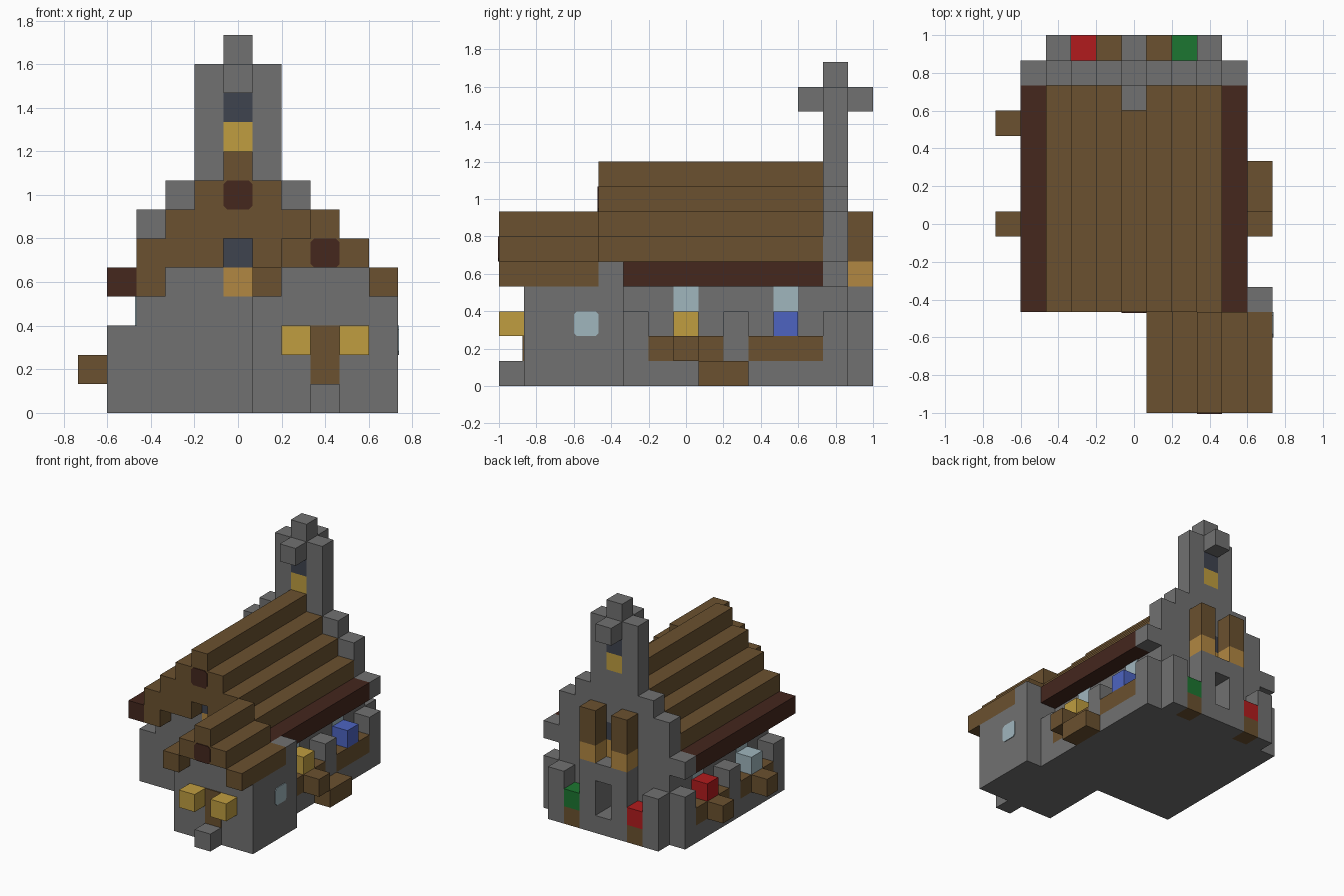
import bpy, bmesh
from mathutils import Vector

if "Cube" in bpy.data.objects:
    bpy.data.objects.remove(bpy.data.objects["Cube"])

U = 2 / 15                        # one building block
ORIGIN = Vector((-5.5, -7.5, 0))  # grid corner, in blocks


def material(name, *rgb):
    m = bpy.data.materials.new(name)
    m.use_nodes = True
    col = [(c / 255) ** 2.2 for c in rgb] + [1]
    m.diffuse_color = col
    m.node_tree.nodes["Principled BSDF"].inputs["Base Color"].default_value = col
    return m


stone = material("stone grey", 112, 112, 112)
wood = material("wood brown", 106, 82, 51)
dark = material("dark brown", 70, 43, 35)
tan = material("tan", 176, 134, 68)
yellow = material("yellow", 190, 156, 66)
slate = material("slate", 65, 69, 80)
glass = material("pale blue", 158, 180, 188)
blue = material("blue", 78, 100, 192)
red = material("red", 176, 33, 35)
green = material("green", 34, 117, 52)


def finish(name, mat, bm):
    bmesh.ops.recalc_face_normals(bm, faces=bm.faces)
    me = bpy.data.meshes.new(name)
    bm.to_mesh(me)
    bm.free()
    me.materials.append(mat)
    ob = bpy.data.objects.new(name, me)
    bpy.context.collection.objects.link(ob)


def blocks(name, mat, *boxes):
    """Boxes given as x, y, z ranges in block units."""
    bm = bmesh.new()
    for x0, x1, y0, y1, z0, z1 in boxes:
        lo, hi = Vector((x0, y0, z0)), Vector((x1, y1, z1))
        new = bmesh.ops.create_cube(bm, size=1)["verts"]
        for v in new:
            v.co = ((lo + hi) / 2 + v.co * (hi - lo) + ORIGIN) * U
    finish(name, mat, bm)


def both(*boxes):
    """The boxes and their mirror images across the centre."""
    return [*boxes, *((11 - b[1], 11 - b[0], *b[2:]) for b in boxes)]


def plate(name, mat, corner, across, out):
    """Thin one-block panel with clipped corners."""
    c, a, o = Vector(corner), Vector(across), Vector(out) * 0.04
    up = Vector((0, 0, 1))
    r = 0.13
    outline = [(r, 0), (1 - r, 0), (1, r), (1, 1 - r),
               (1 - r, 1), (r, 1), (0, 1 - r), (0, r)]
    bm = bmesh.new()
    face = bm.faces.new([bm.verts.new((c + a * s + up * t + ORIGIN) * U)
                         for s, t in outline])
    ext = bmesh.ops.extrude_face_region(bm, geom=[face])["geom"]
    for v in ext:
        if isinstance(v, bmesh.types.BMVert):
            v.co += o * U
    finish(name, mat, bm)


# Hall: floor, side walls, stepped front wall, buttresses
blocks("hall_floor", stone, (1, 10, 5, 14, 0, 1))
blocks("hall_side_walls", stone, *both((2, 3, 5, 13, 1, 4)))
blocks("hall_front_wall", stone, (5, 6, 5, 6, 1, 7),
       *both(*[(i, i + 1, 5, 6, 1, i + 2) for i in (2, 3, 4)]))
blocks("buttresses", stone, *both(*[(1, 2, j, j + 1, 0, 3) for j in (5, 9, 13)]))
blocks("pews", wood, *both(*[(3.5, 5, j, j + 1, 1, 2) for j in (7, 9, 11)]))
blocks("front_window_base", tan, (5, 6, 4.96, 5, 4, 5))
blocks("front_window_top", slate, (5, 6, 4.96, 5, 5, 6))

# Stepped main roof with gable trim
blocks("main_roof", wood, (5, 6, 4, 13, 7, 9),
       *both(*[(i, i + 1, 4, 13, i + 2, i + 4) for i in (2, 3, 4)]))
blocks("roof_eaves", dark, *both((1, 2, 4, 13, 4, 5)))
blocks("gable_trim", wood, (5, 6, 4, 5, 6, 7), *both((4, 5, 4, 5, 5, 6)))
plate("gable_vent", dark, (5, 4, 7), (1, 0, 0), (0, -1, 0))

# Rear gable wall rising into the bell tower
blocks("rear_wall", stone,
       *both((1, 2, 13, 14, 4, 5), (2, 3, 13, 14, 1, 7),
             (3, 4, 13, 14, 1, 8), (4, 5, 13, 14, 1, 12)),
       *[(5, 6, 13, 14, a, b) for a, b in ((3, 4), (6, 9), (11, 13))])
blocks("rear_window_base", tan, (5, 6, 13, 14, 4, 5))
blocks("tower_lamp", yellow, (5, 6, 13, 14, 9, 10))
blocks("slate_openings", slate, *[(5, 6, 13, 14, k, k + 1) for k in (5, 10)])
blocks("tower_cross_arms", stone, *[(5, 6, j, j + 1, 11, 12) for j in (12, 14)])

# Rear porch, pillars and flower tubs
blocks("rear_porch", stone, (5, 6, 14, 15, 0, 1), (5, 6, 14, 15, 3, 4),
       *both((4, 5, 14, 15, 0, 4)))
blocks("rear_piers", stone, *both((2, 3, 14, 15, 0, 3)))
blocks("pillar_bases", tan, *both((4, 5, 14, 15, 4, 5)))
blocks("pillars", wood, *both((4, 5, 14, 15, 5, 7)))
blocks("rear_tubs", wood, *both((3, 4, 14, 15, 0, 1)))
blocks("rear_right_flower", red, (3, 4, 14, 15, 1, 2))
blocks("rear_left_flower", green, (7, 8, 14, 15, 1, 2))

# Side planters, flowers and windows
blocks("planters", wood, *both((1, 2, 6, 9, 1, 2), (1, 2, 10, 13, 1, 2)))
blocks("planter_ends", wood, (0, 1, 7, 8, 1, 2), (0, 1, 11, 12, 1, 2),
       (10, 11, 7, 8, 1, 2))
blocks("bench", wood, (10, 11, 8, 10, 0, 1))
blocks("side_windows", glass,
       *both(*[(1.95, 2, j, j + 1, 3, 4) for j in (7, 11)]))
for name, mat, i, j in (("right_front_flower", glass, 1, 7),
                        ("right_rear_flower", red, 1, 11),
                        ("left_front_flower", yellow, 9, 7),
                        ("left_rear_flower", blue, 9, 11)):
    blocks(name, mat, (i, i + 1, j, j + 1, 2, 3))

# Front annex with its own stepped roof
blocks("annex_walls", stone, (6, 11, 1, 5, 0, 4), (7, 10, 1, 4, 4, 5),
       (10, 11, 4, 5, 4, 5))
blocks("annex_roof", wood, (8, 9, 0, 4, 5, 7),
       *[(i, i + 1, 0, 4, k, k + 1) for i, k in ((6, 4), (7, 5), (9, 5), (10, 4))])
plate("annex_vent", dark, (8, 0, 5), (1, 0, 0), (0, -1, 0))
plate("annex_window", glass, (11, 3, 2), (0, 1, 0), (1, 0, 0))
blocks("annex_door", wood, (8, 9, 0.95, 1, 1, 3))
blocks("annex_step", stone, (8, 9, 0, 1, 0, 1))
blocks("annex_lanterns", yellow, *[(i, i + 1, 0, 1, 2, 3) for i in (7, 9)])
